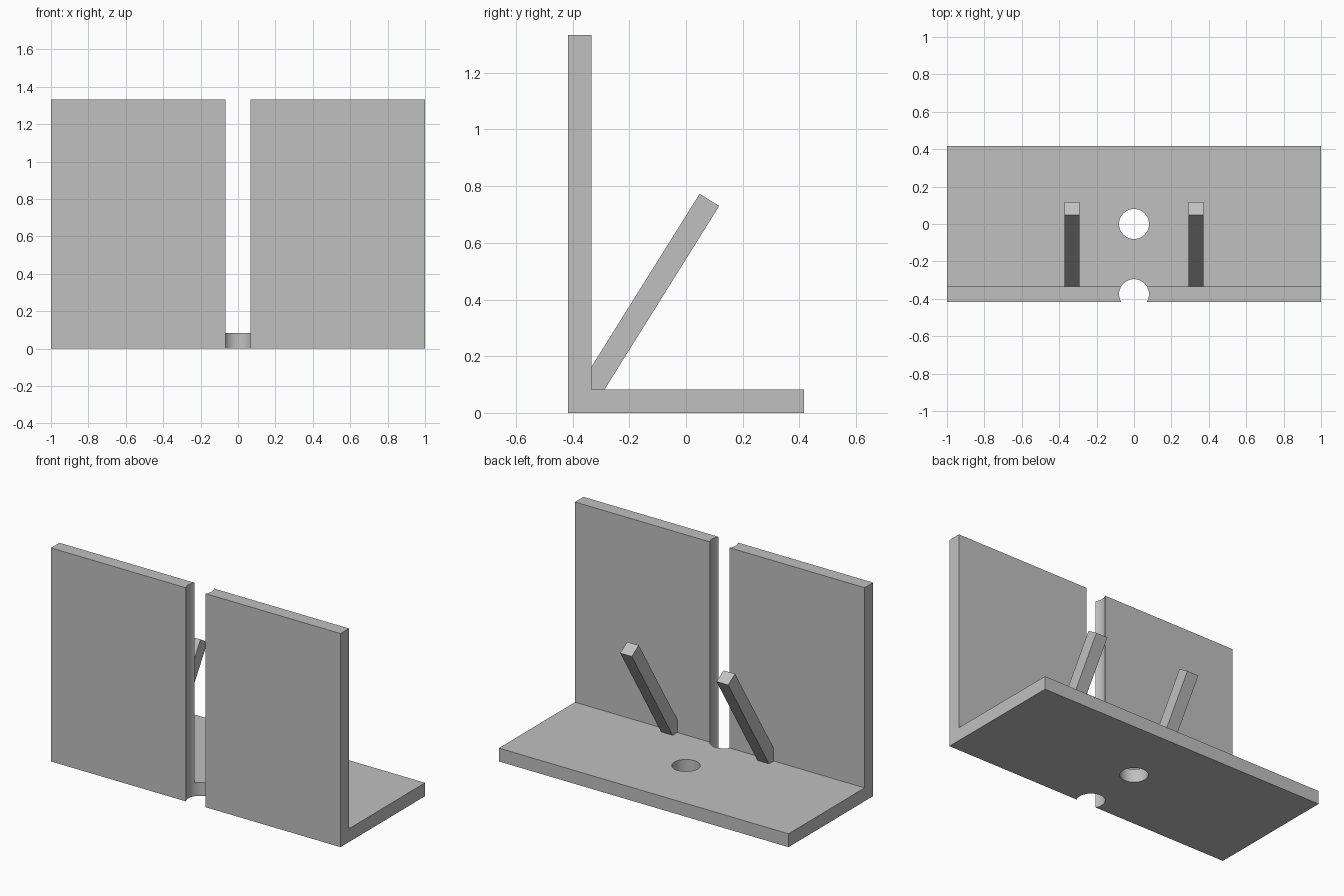
import bpy
import bmesh
import math

cube = bpy.data.objects.get("Cube")
if cube:
    bpy.data.objects.remove(cube, do_unlink=True)

grey = bpy.data.materials.new("plain grey")
grey.use_nodes = True
color = (0.53, 0.53, 0.53, 1)
grey.diffuse_color = color
grey.node_tree.nodes["Principled BSDF"].inputs["Base Color"].default_value = color


def extrude_profile(name, profile, x0, x1):
    """Extrude a closed (y, z) outline along x."""
    bm = bmesh.new()
    face = bm.faces.new([bm.verts.new((x0, y, z)) for y, z in profile])
    result = bmesh.ops.extrude_face_region(bm, geom=[face])
    moved = [v for v in result["geom"] if isinstance(v, bmesh.types.BMVert)]
    bmesh.ops.translate(bm, verts=moved, vec=(x1 - x0, 0, 0))
    bmesh.ops.recalc_face_normals(bm, faces=bm.faces)
    mesh = bpy.data.meshes.new(name)
    bm.to_mesh(mesh)
    bm.free()
    mesh.materials.append(grey)
    obj = bpy.data.objects.new(name, mesh)
    bpy.context.collection.objects.link(obj)
    return obj


def drill(target, y, radius):
    """Cut a vertical round hole right through the target."""
    bpy.ops.mesh.primitive_cylinder_add(vertices=64, radius=radius, depth=4, location=(0, y, 0))
    cutter = bpy.context.object
    cutter.name = "hole_cutter"
    cutter.hide_render = True
    cutter.data.materials.append(grey)
    mod = target.modifiers.new("hole", "BOOLEAN")
    mod.operation = "DIFFERENCE"
    mod.solver = "EXACT"
    mod.object = cutter
    bpy.context.view_layer.objects.active = target
    bpy.ops.object.modifier_apply(modifier=mod.name)
    bpy.data.objects.remove(cutter, do_unlink=True)


# L-shaped base and upright wall
depth, height, thick = 0.4167, 1.333, 0.0833
inner = thick - depth
bracket = extrude_profile("bracket", [
    (-depth, 0), (depth, 0), (depth, thick),
    (inner, thick), (inner, height), (-depth, height)], -1, 1)

# Base hole and the slot running up the wall
drill(bracket, 0, 0.08)
drill(bracket, -0.375, 0.08)

# Leaning pegs rising from the inner corner
peg_profile = [(inner, thick), (-0.287, thick), (0.117, 0.73),
               (0.048, 0.773), (inner, 0.163)]
for side, x in (("left", 0.3325), ("right", -0.3325)):
    extrude_profile(side + "_peg", peg_profile, x - 0.04, x + 0.04)

# Smooth hole walls, sharp edges elsewhere
bpy.ops.object.select_all(action="DESELECT")
bracket.select_set(True)
bpy.context.view_layer.objects.active = bracket
bpy.ops.object.shade_smooth_by_angle(angle=math.radians(30))
